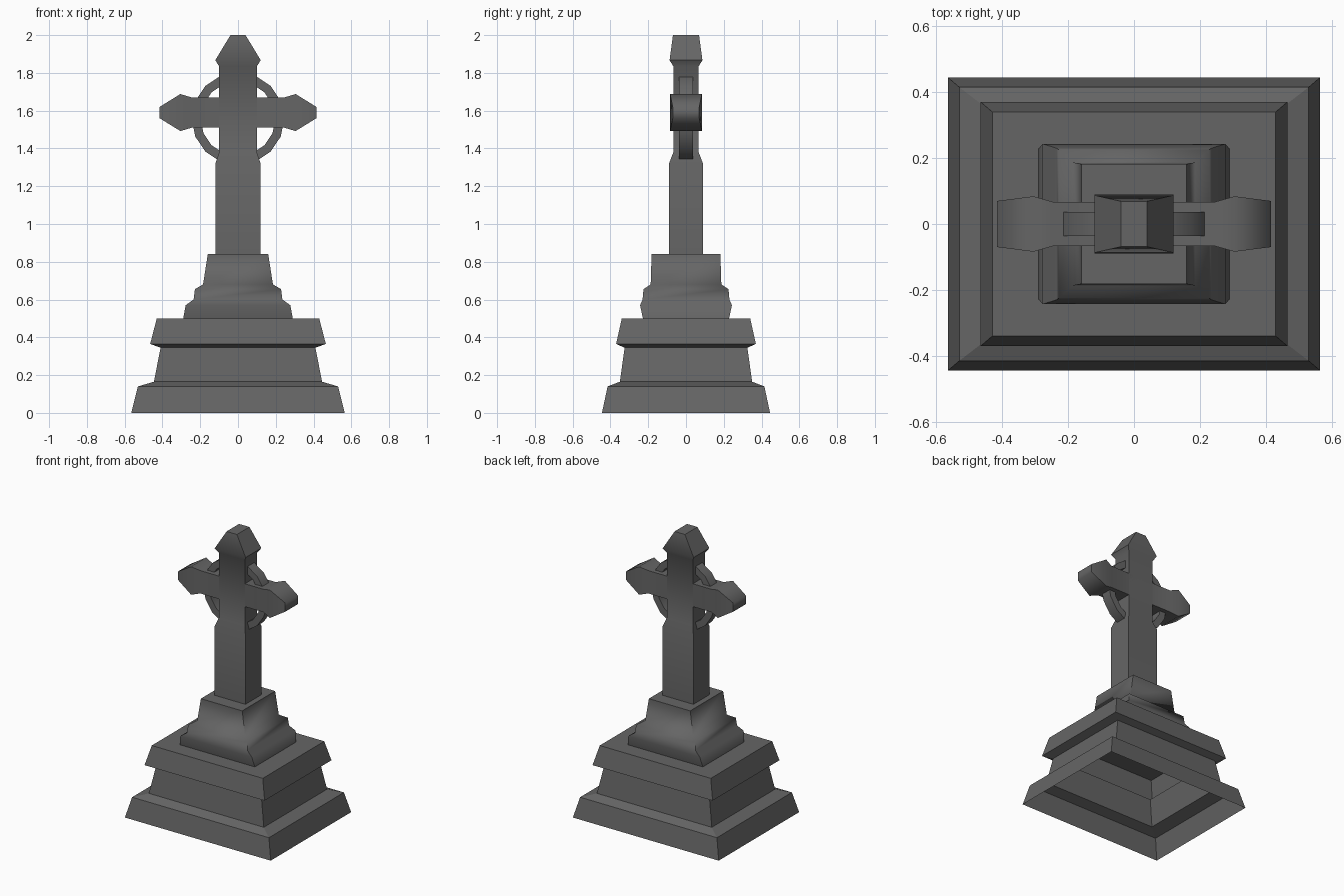
import bpy, math
from mathutils import Vector

if "Cube" in bpy.data.objects:
    bpy.data.objects.remove(bpy.data.objects["Cube"])

stone = bpy.data.materials.new("dark grey stone")
stone.diffuse_color = (0.13, 0.13, 0.13, 1)
stone.use_nodes = True
stone.node_tree.nodes["Principled BSDF"].inputs["Base Color"].default_value = stone.diffuse_color


def make(name, verts, faces, angle):
    me = bpy.data.meshes.new(name)
    me.from_pydata(verts, [], faces)
    me.materials.append(stone)
    me.polygons.foreach_set("use_smooth", [True] * len(me.polygons))
    me.set_sharp_from_angle(angle=math.radians(angle))
    me.update()
    ob = bpy.data.objects.new(name, me)
    bpy.context.collection.objects.link(ob)
    return ob


def loft(name, rings, angle, along_x=False, cap_start=False, offset=(0, 0, 0)):
    """Stack rectangular rings (position, half size a, half size b)."""
    verts, faces = [], []
    for p, a, b in rings:
        for s, t in ((-1, -1), (1, -1), (1, 1), (-1, 1)):
            v = (p, s * a, t * b) if along_x else (s * a, t * b, p)
            verts.append(Vector(v) + Vector(offset))
    for k in range(len(rings) - 1):
        for i in range(4):
            j = (i + 1) % 4
            faces.append((4 * k + i, 4 * k + j, 4 * k + 4 + j, 4 * k + 4 + i))
    n = len(verts)
    faces.append((n - 4, n - 3, n - 2, n - 1))
    if cap_start:
        faces.append((3, 2, 1, 0))
    return make(name, verts, faces, angle)


# stepped pedestal, open underneath
loft("pedestal", [(0, .565, .445), (.14, .53, .415), (.165, .445, .35),
                  (.345, .41, .325), (.365, .465, .37), (.5, .43, .34)], 20)

# moulded plinth
loft("plinth", [(.5, .29, .228), (.57, .277, .243), (.6, .235, .23),
                (.655, .228, .225), (.68, .185, .187), (.84, .16, .182)], 62)

# upright of the cross with flared head
loft("cross_shaft", [(.84, .12, .09), (1.32, .12, .09), (1.38, .1, .067),
                     (1.835, .1, .067), (1.867, .12, .087), (2, .04, .069)], 40)

# cross arms with flared, tapering ends
half = [(.245, .067, .08), (.305, .084, .098), (.415, .07, .03)]
loft("cross_arms", [(-x, y, z) for x, y, z in reversed(half)] + half, 62,
     along_x=True, cap_start=True, offset=(0, 0, 1.59))

# ring behind the crossing
N = 16
verts, faces = [], []
for i in range(N):
    t = 2 * math.pi * i / N
    for r, y in ((.245, -.036), (.245, .036), (.198, .036), (.198, -.036)):
        verts.append((r * math.cos(t), y, 1.557 + r * math.sin(t)))
for i in range(N):
    a, b = 4 * i, 4 * ((i + 1) % N)
    for k in range(4):
        m = (k + 1) % 4
        faces.append((a + k, b + k, b + m, a + m))
ring = make("cross_ring", verts, faces, 40)
c = Vector((0, 0, 1.557))
# make the outer band face outwards
p = ring.data.polygons[0]
if p.normal.dot(p.center - c) < 0:
    ring.data.flip_normals()
